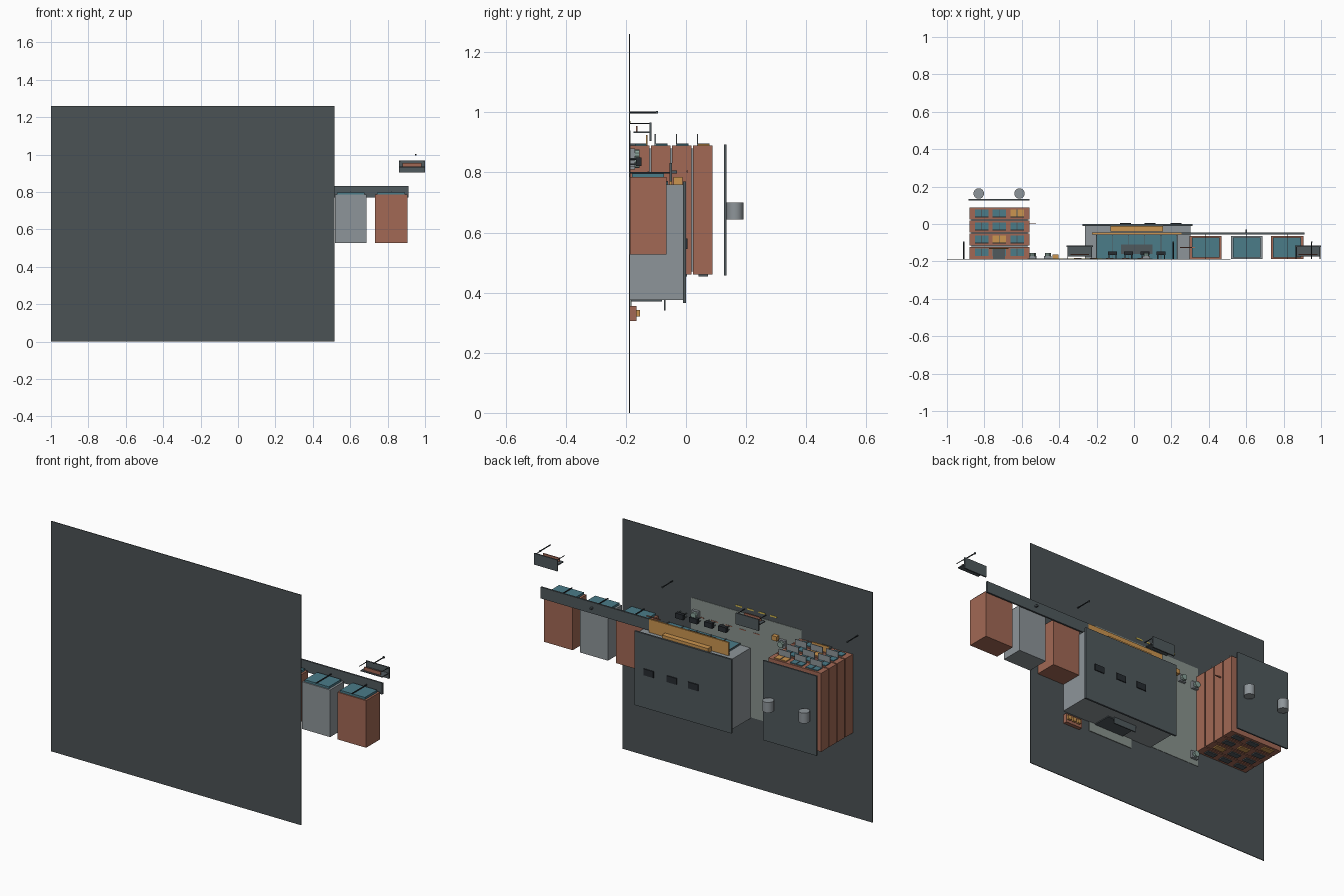
import bpy
from mathutils import Vector

# The town lies with its "up" along +Y; shop fronts face +Z.
COL = {
    "asphalt": (0.07, 0.085, 0.09, 1), "paving": (0.25, 0.29, 0.27, 1),
    "brick": (0.36, 0.14, 0.09, 1), "wall": (0.27, 0.30, 0.32, 1),
    "dark": (0.08, 0.10, 0.11, 1), "glass": (0.07, 0.2, 0.25, 1),
    "orange": (0.6, 0.3, 0.08, 1), "yellow": (0.75, 0.55, 0.08, 1),
    "black": (0.02, 0.025, 0.03, 1), "green": (0.25, 0.36, 0.32, 1),
}
mats = {}


def paint(o, col):
    if col not in mats:
        mats[col] = bpy.data.materials.new(col)
        mats[col].diffuse_color = COL[col]
    o.data.materials.append(mats[col])


def box(name, x0, x1, y0, y1, z0, z1, col):
    bpy.ops.mesh.primitive_cube_add(size=1)
    o = bpy.context.object
    o.name = name
    for v in o.data.vertices:
        v.co = Vector(((x0, x1)[v.co.x > 0], (y0, y1)[v.co.y > 0], (z0, z1)[v.co.z > 0]))
    paint(o, col)
    return o


def rod(name, x, y0, y1, z, r, col, sides=8):
    # cylinder standing along +Y
    bpy.ops.mesh.primitive_cylinder_add(vertices=sides, radius=r, depth=y1 - y0,
                                        location=(x, (y0 + y1) / 2, z), rotation=(1.5708, 0, 0))
    o = bpy.context.object
    o.name = name
    paint(o, col)
    return o


G = -0.186  # ground level

# ground, plaza and dock pad
box("ground", -1, 0.515, -0.19, G, 0, 1.26, "asphalt")
box("plaza_paving", -0.57, 0.10, G, G + 0.002, 0.38, 0.94, "paving")
box("dock_pad", -0.135, 0.135, G, G + 0.004, 0.323, 0.376, "paving")

# road and parking markings
for i in range(4):
    x = -0.42 + i * 0.07
    box("road_dash", x, x + 0.04, G, G + 0.002, 0.965, 0.972, "yellow")
for i in range(5):
    x = -0.32 + i * 0.085
    box("parking_mark", x, x + 0.04, G + 0.002, G + 0.004, 0.845, 0.849, "brick")

# apartment block: four stacked brick storeys
for f in range(4):
    y = G + f * 0.07
    box("apartment_storey", -0.88, -0.56, y, y + 0.064, 0.46, 0.89, "brick")
    if f < 3:
        box("storey_joint", -0.87, -0.57, y + 0.064, y + 0.07, 0.47, 0.88, "wall")
    for i in range(3):
        x = -0.815 + i * 0.095
        lit = "orange" if (f * 2 + i) % 5 == 3 else "glass"
        box("front_window", x - 0.036, x + 0.036, y + 0.016, y + 0.054, 0.889, 0.895, lit)
        box("window_mullion", x - 0.002, x + 0.002, y + 0.016, y + 0.054, 0.894, 0.897, "dark")
        if f:
            box("balcony_slab", x - 0.036, x + 0.036, y + 0.012, y + 0.016, 0.89, 0.928, "wall")
        box("rear_window", x - 0.03, x + 0.03, y + 0.018, y + 0.05, 0.454, 0.461,
            "orange" if (f + i) % 4 == 3 else "dark")
box("entrance_door", -0.755, -0.69, G, -0.135, 0.889, 0.897, "dark")
box("entrance_awning", -0.775, -0.67, -0.133, -0.128, 0.89, 0.925, "orange")
box("apartment_roof", -0.885, -0.56, 0.126, 0.134, 0.457, 0.893, "dark")

# rooftop tanks
for x in (-0.83, -0.612):
    bpy.ops.mesh.primitive_cylinder_add(vertices=24, radius=0.028, depth=0.057,
                                        location=(x, 0.163, 0.672))
    tank = bpy.context.object
    tank.name = "roof_tank"
    paint(tank, "wall")
    bpy.ops.object.shade_smooth_by_angle()

# market hall
box("market_hall", -0.262, 0.302, G, -0.01, 0.375, 0.76, "wall")
box("market_roof", -0.275, 0.312, -0.01, 0.0, 0.365, 0.77, "dark")
box("market_glazing", -0.20, 0.23, G, -0.06, 0.758, 0.768, "glass")
for i in range(6):
    x = -0.20 + i * 0.086
    box("glazing_post", x - 0.002, x + 0.002, G, -0.06, 0.766, 0.771, "dark")
box("market_canopy", -0.225, 0.255, -0.055, -0.046, 0.76, 0.832, "orange")
box("market_sign_board", -0.125, 0.155, -0.041, -0.012, 0.76, 0.785, "orange")
box("door_header", -0.07, 0.10, -0.16, -0.11, 0.766, 0.775, "dark")
for x in (0.225, 0.085, -0.045):
    box("skylight", x - 0.03, x + 0.03, 0.0, 0.005, 0.545, 0.58, "black")

# loading side of the market
box("dock_door", -0.08, 0.10, G, -0.08, 0.37, 0.376, "dark")
box("dock_cover", -0.07, 0.07, -0.074, -0.068, 0.34, 0.376, "dark")
box("crate_base", 0.20, 0.30, G, -0.165, 0.305, 0.355, "brick")
for i in range(3):
    x = 0.215 + i * 0.03
    box("crate", x, x + 0.02, -0.165, -0.153, 0.32, 0.342, "orange")

# row of small shops with shared canopy
for x0, x1, col in ((0.298, 0.468, "brick"), (0.518, 0.688, "wall"), (0.732, 0.906, "brick")):
    box("shop", x0, x1, G, -0.065, 0.527, 0.785, col)
    box("shop_window", x0 + 0.012, x1 - 0.012, G + 0.006, -0.073, 0.784, 0.797, "glass")
    xm = (x0 + x1) / 2
    box("shop_window_post", xm - 0.002, xm + 0.002, G, -0.055, 0.797, 0.802, "black")
box("shop_canopy", 0.255, 0.912, -0.055, -0.046, 0.77, 0.832, "dark")
box("canopy_lamp", 0.595, 0.605, -0.046, -0.03, 0.797, 0.806, "dark")

# shopping carts
for x in (-0.115, -0.03, 0.06, 0.145):
    box("cart_basket", x - 0.024, x + 0.024, -0.166, -0.148, 0.822, 0.85, "black")
    for dx in (-0.018, 0.018):
        for z in (0.827, 0.845):
            rod("cart_leg", x + dx, G, -0.166, z, 0.003, "dark")

# bus shelters
for x in (-0.29, 0.93):
    box("shelter_roof", x - 0.07, x + 0.07, -0.122, -0.115, 0.905, 0.967, "dark")
    box("shelter_back", x - 0.066, x + 0.066, -0.175, -0.12, 0.931, 0.936, "dark")
    box("shelter_bench", x - 0.05, x + 0.05, -0.166, -0.161, 0.936, 0.955, "brick")
    for s in (-1, 1):
        rod("shelter_post", x + s * 0.064, G, -0.118, 0.963, 0.002, "black")

# street lamps
for x in (-0.91, 0.21, 0.95):
    rod("lamp_pole", x, G, -0.1, 1.0, 0.003, "black")
    box("lamp_head", x - 0.004, x + 0.004, -0.1, -0.093, 0.996, 1.004, "dark")

# planters, bins and boxes on the plaza
for x, z in ((-0.46, 0.84), (-0.545, 0.83), (-0.54, 0.43), (0.065, 0.86)):
    box("planter", x - 0.02, x + 0.02, G, -0.17, z - 0.02, z + 0.02, "wall")
    rod("planter_bush", x, -0.17, -0.155, z, 0.016, "green", 10)
box("orange_bin", -0.435, -0.405, G, -0.162, 0.85, 0.875, "orange")
box("wall_sign_arm", -0.56, -0.525, 0.002, 0.006, 0.80, 0.806, "brick")
box("banner_arm", 0.245, 0.325, -0.128, -0.123, 0.80, 0.804, "brick")
